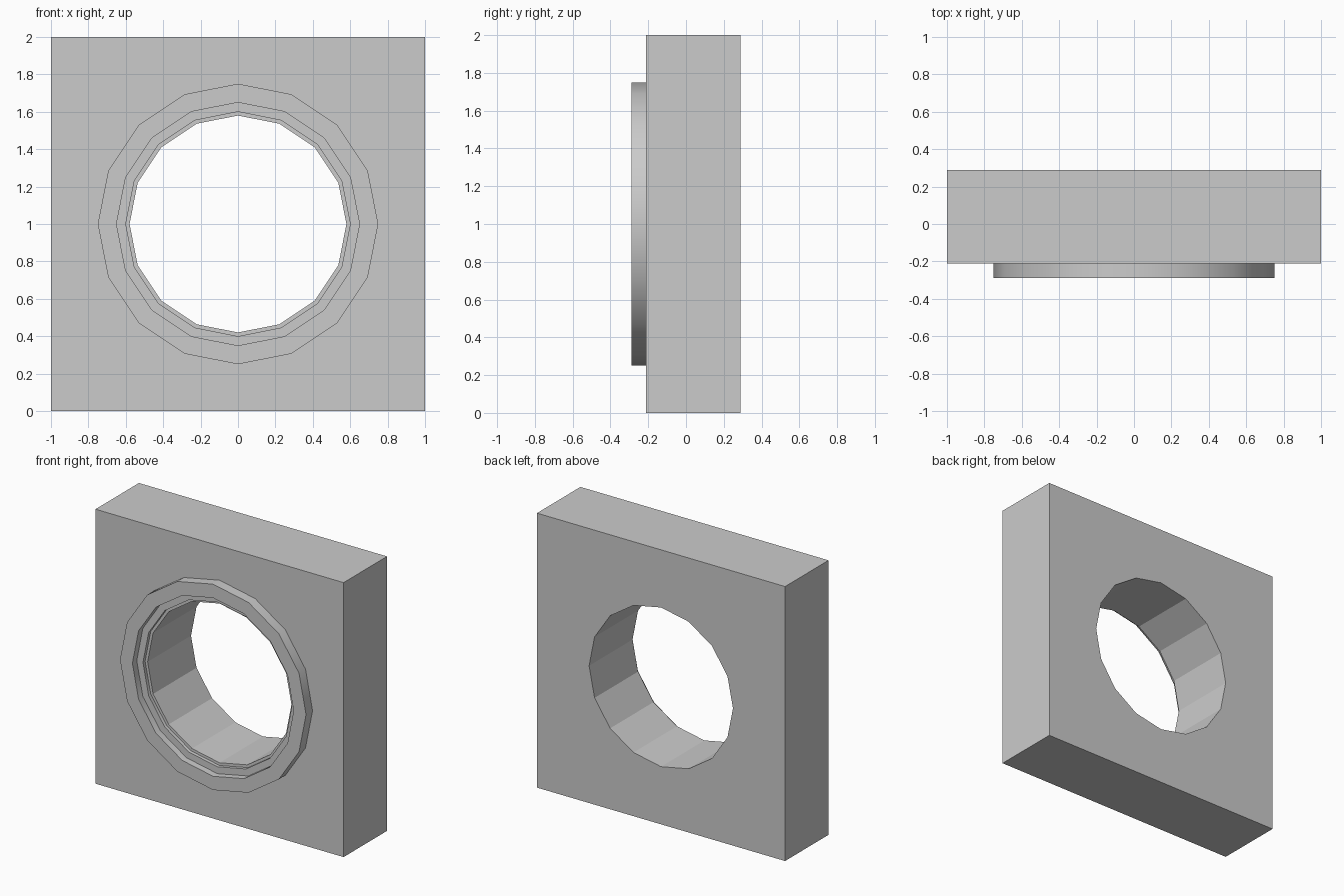
import bpy, bmesh
from math import sin, cos, pi, radians

if "Cube" in bpy.data.objects:
    bpy.data.objects.remove(bpy.data.objects["Cube"])

SIDES = 16
CENTRE_Z = 1.0
FRONT, PLATE_FRONT, BACK = -0.2875, -0.2125, 0.2875


def circle(r):
    return lambda a: r


def square(half):
    return lambda a: half / max(abs(cos(a)), abs(sin(a)))


def make_ring(name, profile, smooth=False):
    """Sweep a closed (outline, y) profile around the y axis."""
    bm = bmesh.new()
    loops = []
    for i in range(SIDES):
        a = 2 * pi * i / SIDES
        loops.append([bm.verts.new((f(a) * cos(a), y, CENTRE_Z + f(a) * sin(a)))
                      for f, y in profile])
    n = len(profile)
    for i in range(SIDES):
        p, q = loops[i], loops[(i + 1) % SIDES]
        for j in range(n):
            k = (j + 1) % n
            bm.faces.new((p[j], p[k], q[k], q[j]))
    bmesh.ops.recalc_face_normals(bm, faces=bm.faces)
    mesh = bpy.data.meshes.new(name)
    bm.to_mesh(mesh)
    bm.free()
    obj = bpy.data.objects.new(name, mesh)
    bpy.context.collection.objects.link(obj)
    if smooth:
        bpy.ops.object.select_all(action='DESELECT')
        obj.select_set(True)
        bpy.context.view_layer.objects.active = obj
        bpy.ops.object.shade_smooth_by_angle(angle=radians(30))
    return obj


# Square wall block with a faceted round opening
make_ring("wall_block", [
    (square(1.0), PLATE_FRONT), (square(1.0), BACK),
    (circle(0.58), BACK), (circle(0.58), PLATE_FRONT)])

# Stepped trim around the opening, slightly sunk into the block
sunk = PLATE_FRONT + 0.01
step = FRONT + 0.05
make_ring("window_trim", [
    (circle(0.75), sunk), (circle(0.75), FRONT), (circle(0.65), FRONT),
    (circle(0.65), step), (circle(0.60), step), (circle(0.60), sunk)], smooth=True)
